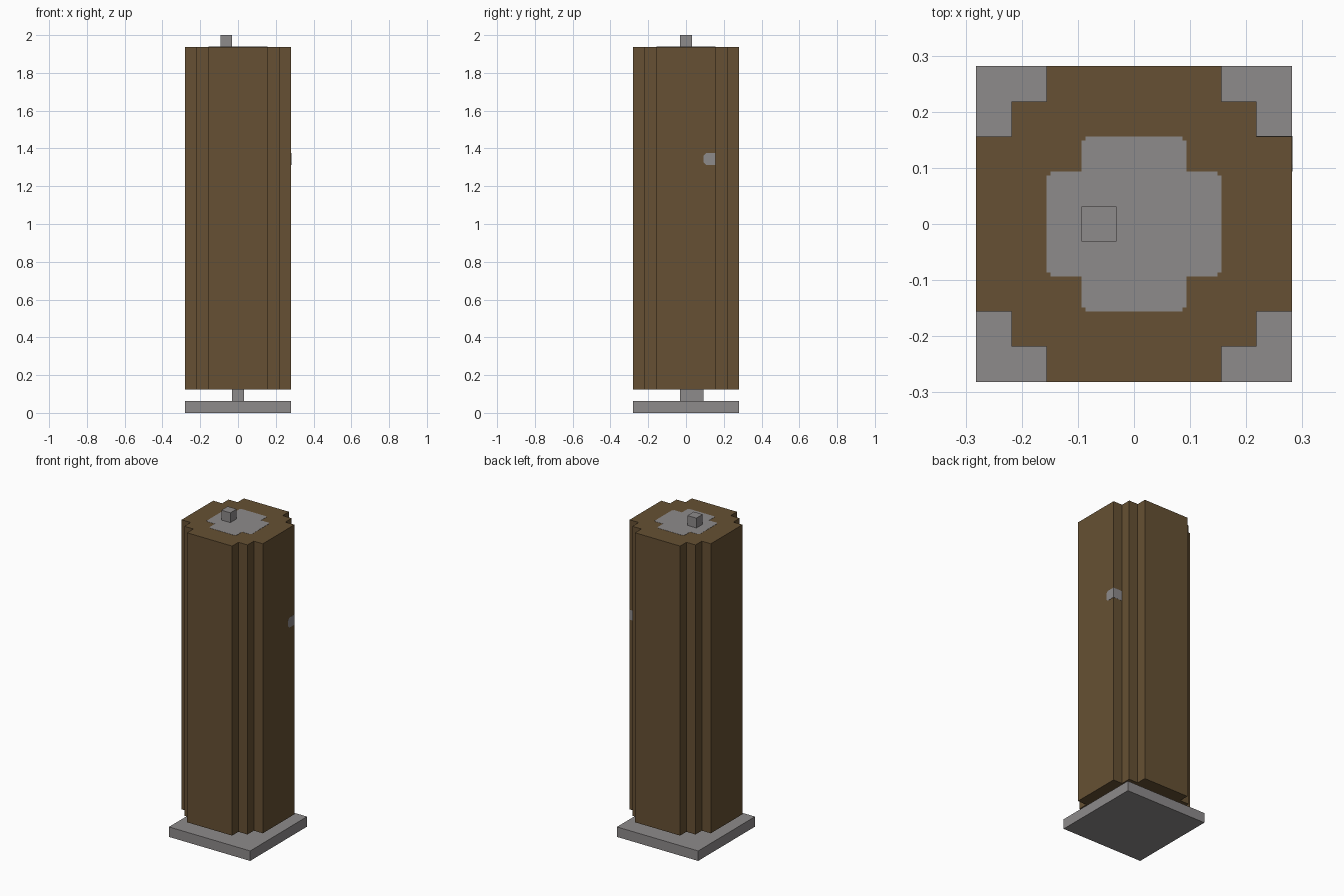
import bpy
import bmesh

cube = bpy.data.objects.get("Cube")
if cube:
    bpy.data.objects.remove(cube, do_unlink=True)

U = 0.0625  # block size all parts are measured in


def material(name, rgb):
    m = bpy.data.materials.new(name)
    m.use_nodes = True
    m.diffuse_color = (*rgb, 1)
    m.node_tree.nodes["Principled BSDF"].inputs["Base Color"].default_value = (*rgb, 1)
    return m


brown = material("bark brown", (0.133, 0.081, 0.033))
grey = material("stone grey", (0.270, 0.256, 0.258))


def prism(name, points, offset, mat):
    """Extrude a closed 3D outline along offset."""
    bm = bmesh.new()
    face = bm.faces.new([bm.verts.new(p) for p in points])
    new = bmesh.ops.extrude_face_region(bm, geom=[face])["geom"]
    bmesh.ops.translate(bm, vec=offset, verts=[v for v in new if isinstance(v, bmesh.types.BMVert)])
    bmesh.ops.recalc_face_normals(bm, faces=bm.faces)
    mesh = bpy.data.meshes.new(name)
    bm.to_mesh(mesh)
    bm.free()
    mesh.materials.append(mat)
    ob = bpy.data.objects.new(name, mesh)
    bpy.context.collection.objects.link(ob)
    return ob


def box(name, x0, x1, y0, y1, z0, z1, mat):
    pts = [(x0, y0, z0), (x1, y0, z0), (x1, y1, z0), (x0, y1, z0)]
    return prism(name, pts, (0, 0, z1 - z0), mat)


def stepped_outline(corner, z):
    """Repeat one corner's points in all four quadrants."""
    pts = []
    for sx, sy in ((1, 1), (-1, 1), (-1, -1), (1, -1)):
        quarter = corner if sx * sy > 0 else corner[::-1]
        pts += [(sx * x, sy * y, z) for x, y in quarter]
    return pts


# Base plate and the short stem carrying the column
box("base_plate", -4.5 * U, 4.5 * U, -4.5 * U, 4.5 * U, 0, U, grey)
box("stem", -U / 2, U / 2, -U / 2, 1.5 * U, U, 2 * U, grey)

# Column with stepped corners
a, b, c = 2.5 * U, 3.5 * U, 4.5 * U
column_corner = [(c, a), (b, a), (b, b), (a, b), (a, c)]
prism("column", stepped_outline(column_corner, 2 * U), (0, 0, 29 * U), brown)

# Inlaid cross on top, with tiny notches at its outer corners
top = 31 * U
p, q, n = 1.5 * U, 2.5 * U, 0.007
cross_corner = [(q, p - n), (q - n, p - n), (q - n, p), (p, p),
                (p, q - n), (p - n, q - n), (p - n, q)]
prism("top_inlay", stepped_outline(cross_corner, top), (0, 0, 0.001), grey)

# Small knob on top
box("top_knob", -1.5 * U, -U / 2, -U / 2, U / 2, top, 32 * U, grey)

# Inlaid stone wrapping one edge of the left face
y0, y1, z0, z1, k = 1.5 * U, a + 0.001, 21 * U, 22 * U, 0.012
stone = [(y0 + k, z0), (y1, z0), (y1, z1), (y0 + k, z1), (y0, z1 - k), (y0, z0 + k)]
prism("edge_stone", [(b, y, z) for y, z in stone], (U + 0.001, 0, 0), grey)
